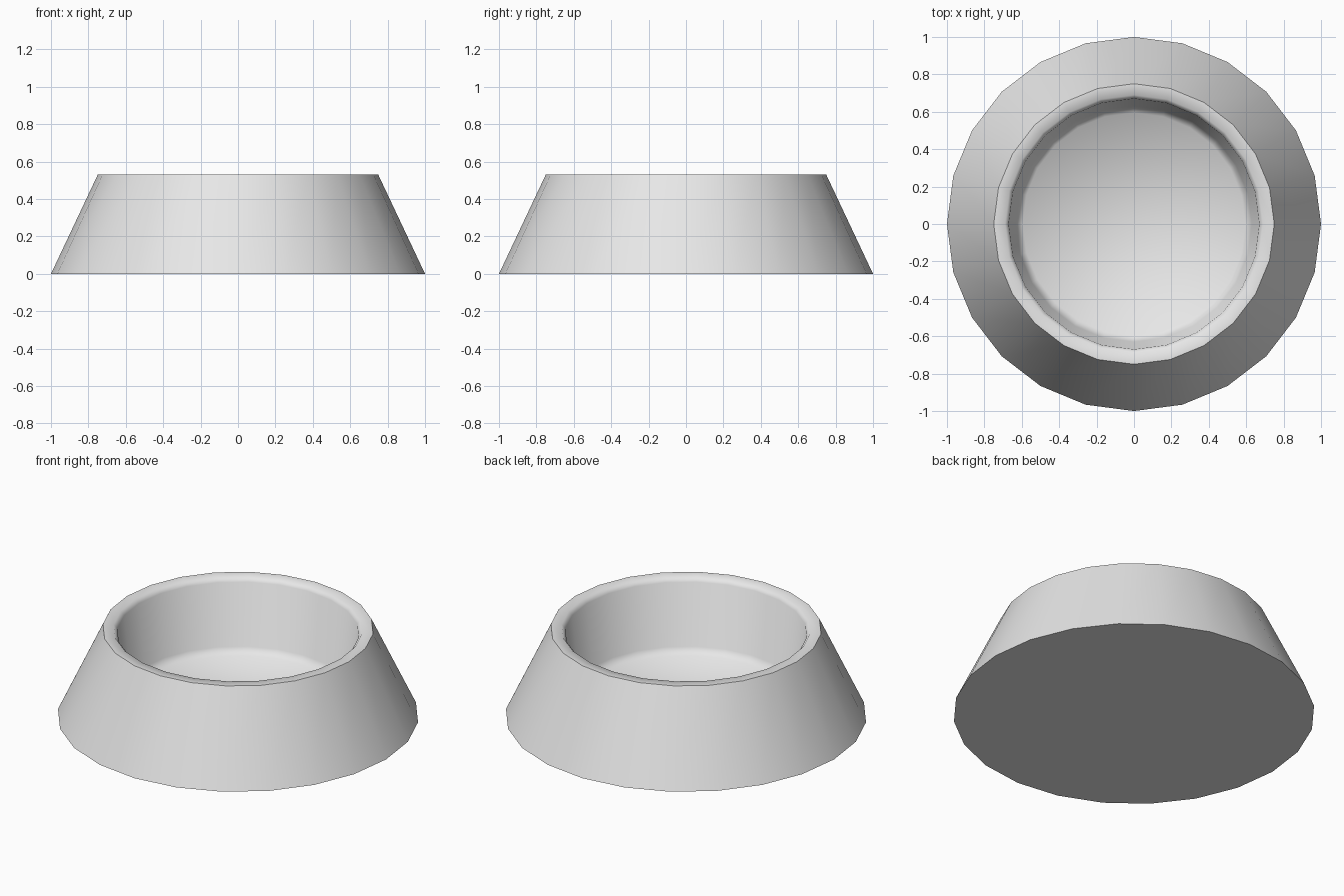
import bpy
import bmesh
import math

cube = bpy.data.objects.get("Cube")
if cube:
    bpy.data.objects.remove(cube, do_unlink=True)

SIDES = 24

# Radius and height, from the foot over the rim down to the hollow's floor
PROFILE = [(1.0, 0.0), (0.75, 0.53), (0.69, 0.53),
           (0.67, 0.505), (0.63, 0.13), (0.595, 0.09)]


def make_material(name, color):
    mat = bpy.data.materials.new(name)
    mat.use_nodes = True
    mat.diffuse_color = color
    mat.node_tree.nodes["Principled BSDF"].inputs["Base Color"].default_value = color
    return mat


def lathe(name, profile, mat):
    bm = bmesh.new()
    rings = []
    for radius, z in profile:
        angles = [math.tau * i / SIDES for i in range(SIDES)]
        rings.append([bm.verts.new((radius * math.cos(a), radius * math.sin(a), z))
                      for a in angles])
    # Walls between neighbouring rings
    for low, high in zip(rings, rings[1:]):
        for i in range(SIDES):
            j = (i + 1) % SIDES
            bm.faces.new((low[i], low[j], high[j], high[i]))
    # Flat underside and hollow floor
    bm.faces.new(rings[0][::-1])
    bm.faces.new(rings[-1])
    mesh = bpy.data.meshes.new(name)
    bm.to_mesh(mesh)
    bm.free()
    mesh.materials.append(mat)
    obj = bpy.data.objects.new(name, mesh)
    bpy.context.collection.objects.link(obj)
    return obj


# Bowl with sloping sides and a softened hollow
bowl = lathe("bowl", PROFILE, make_material("light grey", (0.8, 0.8, 0.8, 1)))
bpy.ops.object.select_all(action="DESELECT")
bowl.select_set(True)
bpy.context.view_layer.objects.active = bowl
bpy.ops.object.shade_smooth_by_angle(angle=math.radians(55))
